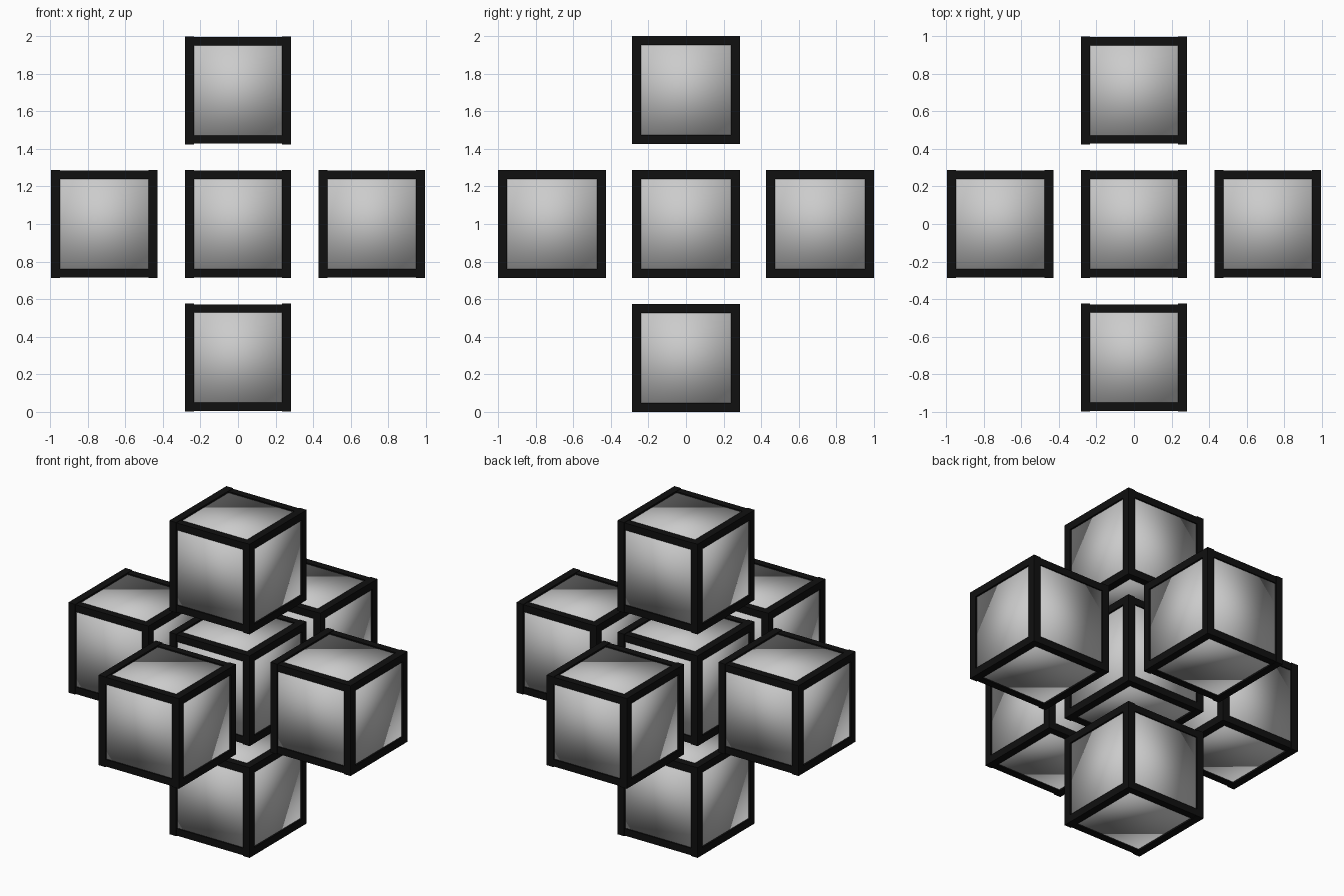
import bpy, bmesh
from mathutils import Matrix, Vector

if "Cube" in bpy.data.objects:
    bpy.data.objects.remove(bpy.data.objects["Cube"])

SIZE = Vector((0.566, 0.575, 0.575))   # outer size of one framed cube
STEP = 0.7125                          # spacing between cube centres
BAR = 0.048                            # edge bar thickness
RECESS = 0.011                         # panel depth below the bars
INSET = 0.003                          # x bars sit slightly inside the others

black = bpy.data.materials.new("black")
black.diffuse_color = (0.005, 0.005, 0.005, 1)
black.use_nodes = True
black.node_tree.nodes["Principled BSDF"].inputs["Base Color"].default_value = black.diffuse_color


def add_box(bm, centre, size):
    bmesh.ops.create_cube(bm, size=1, matrix=Matrix.Translation(centre) @ Matrix.Diagonal((*size, 1)))


def finish(bm, name, location):
    mesh = bpy.data.meshes.new(name)
    bm.to_mesh(mesh)
    bm.free()
    obj = bpy.data.objects.new(name, mesh)
    obj.location = location
    bpy.context.collection.objects.link(obj)
    return obj


def framed_cube(name, location):
    # Grey block with softly blended normals
    bm = bmesh.new()
    add_box(bm, Vector(), SIZE - Vector((2 * RECESS,) * 3))
    block = finish(bm, name + "_block", location)
    block.data.polygons.foreach_set("use_smooth", [True] * 6)

    # Twelve black edge bars
    bm = bmesh.new()
    for axis in range(3):
        u, v = [a for a in range(3) if a != axis]
        inset = INSET if axis == 0 else 0
        for su in (-1, 1):
            for sv in (-1, 1):
                centre, size = Vector(), Vector((BAR - inset,) * 3)
                size[axis] = SIZE[axis]
                centre[u] = su * (SIZE[u] / 2 - inset - size[u] / 2)
                centre[v] = sv * (SIZE[v] / 2 - inset - size[v] / 2)
                add_box(bm, centre, size)
    frame = finish(bm, name + "_frame", location)
    frame.data.materials.append(black)


# Centre cube with one neighbour on each side
for name, d in {"centre": (0, 0, 0), "left": (-1, 0, 0), "right": (1, 0, 0),
                "front": (0, -1, 0), "back": (0, 1, 0),
                "bottom": (0, 0, -1), "top": (0, 0, 1)}.items():
    framed_cube(name, Vector(d) * STEP + Vector((0, 0, 1)))
